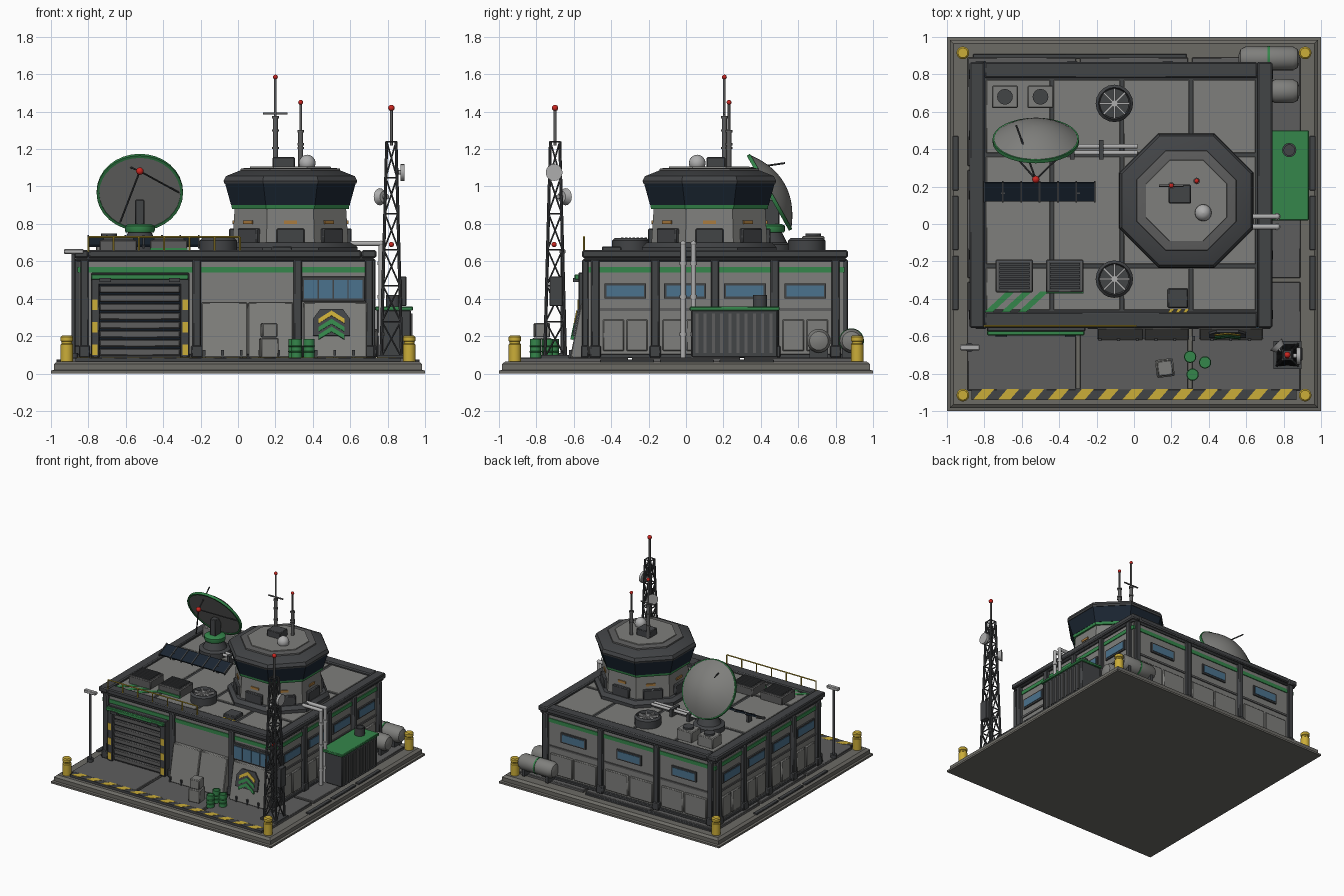
import bpy, bmesh
from math import sin, cos, pi, sqrt
from mathutils import Vector as V, Matrix

if "Cube" in bpy.data.objects:
    bpy.data.objects.remove(bpy.data.objects["Cube"])

def mat(name, *c):
    m = bpy.data.materials.new(name)
    m.diffuse_color = (*c, 1)
    m.use_nodes = True
    m.node_tree.nodes["Principled BSDF"].inputs["Base Color"].default_value = m.diffuse_color
    return m
WALL, DARK, MID = mat("wall", .21, .21, .2), mat("dark", .055, .058, .062), mat("mid", .11, .11, .11)
BASE, PALE, NAVY = mat("concrete", .15, .145, .13), mat("pale", .42, .42, .42), mat("navy", .01, .018, .03)
GREEN, YELLOW = mat("green", .035, .24, .07), mat("yellow", .6, .42, .04)
GLASS, RED, ORANGE = mat("glass", .07, .17, .27), mat("red", .6, .02, .015), mat("orange", .4, .2, .05)
PARTS = []

class Part:
    """One named object gathered from lofted pieces."""
    def __init__(s, name, m, bevel=0):
        s.bm, s.name, s.m, s.bevel = bmesh.new(), name, m, bevel
        PARTS.append(s)
    def loft(s, rings, M=None, closed=False):
        vs = [[s.bm.verts.new(M @ V(p) if M else V(p)) for p in r] for r in rings]
        n = len(vs[0])
        for a, b in list(zip(vs, vs[1:])) + ([(vs[-1], vs[0])] if closed else []):
            for i in range(n):
                s.bm.faces.new((a[i], a[(i+1) % n], b[(i+1) % n], b[i]))
        if not closed:
            s.bm.faces.new(vs[0]); s.bm.faces.new(vs[-1])
        return s
    def box(s, x0, x1, y0, y1, z0, z1, M=None):
        return s.loft([[(x0, y0, z), (x1, y0, z), (x1, y1, z), (x0, y1, z)] for z in (z0, z1)], M)
    def prism(s, pts, depth, M=None):
        return s.loft([[(x, y, z) for x, y in pts] for z in (0, depth)], M)
    def lathe(s, prof, M=None, n=16, phase=0, closed=False):
        return s.loft([[(r*cos(2*pi*i/n+phase), r*sin(2*pi*i/n+phase), z) for i in range(n)] for r, z in prof], M, closed)
    def tube(s, a, b, r, r2=None, n=12):
        a, d = V(a), V(b) - V(a)
        M = Matrix.Translation(a) @ d.to_track_quat('Z', 'Y').to_matrix().to_4x4()
        return s.lathe([(r, 0), (r if r2 is None else r2, d.length)], M, n)
    def ball(s, c, r, n=12):
        return s.lathe([(r*sin(pi*i/8)+1e-4, -r*cos(pi*i/8)) for i in range(9)], at(*c), n)
    def finish(s):
        bmesh.ops.recalc_face_normals(s.bm, faces=s.bm.faces)
        me = bpy.data.meshes.new(s.name)
        s.bm.to_mesh(me); s.bm.free()
        o = bpy.data.objects.new(s.name, me)
        bpy.context.collection.objects.link(o)
        me.materials.append(s.m)
        if s.bevel:
            b = o.modifiers.new("bevel", 'BEVEL'); b.width = s.bevel; b.segments = 1
        o.select_set(True); bpy.context.view_layer.objects.active = o

def at(x, y, z): return Matrix.Translation((x, y, z))
def basis(o, x, y, z): return Matrix((x, y, z)).transposed().to_4x4() if o is None else at(*o) @ Matrix((x, y, z)).transposed().to_4x4()

# base slab, paving, kerb strips
Part("base_slab", BASE).lathe([(h*sqrt(2), z) for h, z in ((1, 0), (1, .015), (.985, .02), (.985, .05), (.965, .065))], n=4, phase=pi/4)
pave = Part("paving", MID, .004)
for x0, x1 in ((-.89, -.31), (-.29, .29), (.31, .89)):
    for y0, y1 in ((-.89, -.31), (-.29, .29), (.31, .89)):
        pave.box(x0, x1, y0, y1, .06, .085)
kerb = Part("kerb_strips", DARK, .003)
for i in range(3):
    a = -.46 + i*.32
    for s in (-1, 1): kerb.box(s*.955-.016, s*.955+.016, a, a+.29, .06, .075)
    kerb.box(a-.4, a+.1, .885, .91, .06, .08)
Part("hazard_strip", DARK).box(-.87, .87, -.94, -.88, .06, .084)
haz = Part("hazard_stripes", YELLOW)
for i in range(13):
    x = -.86 + i*.133
    haz.prism([(x, -.939), (x+.065, -.939), (x+.115, -.881), (x+.05, -.881)], .004, at(0, 0, .082))
boll = Part("corner_bollards", YELLOW)
for x in (-.915, .915):
    for y in (-.915, .915):
        boll.lathe([(.034, .06), (.034, .155), (.028, .16), (.028, .17), (.034, .175), (.034, .195), (.026, .203)], at(x, y, 0))

# main building shell
Part("building_walls", WALL).box(-.85, .71, -.53, .84, .085, .63)
Part("building_plinth", DARK, .004).box(-.865, .725, -.545, .855, .083, .105)
Part("green_band", GREEN).box(-.857, .717, -.537, .847, .54, .57)
cor = Part("roof_cornice", DARK, .008)
cor.box(-.87, .73, -.547, .857, .6, .62)
for b in ((-.88, -.8, -.555, .865), (.66, .74, -.555, .865), (-.8, .66, -.555, -.47), (-.8, .66, .78, .865)):
    cor.box(*b, .618, .66)
Part("roof_deck", DARK).box(-.81, .67, -.48, .79, .62, .642)
deck = Part("roof_panels", WALL, .003)
xs, ys = (-.8, -.44, -.065, .305, .66), (-.47, -.225, .37, .78)
for x0, x1 in zip(xs, xs[1:]):
    for y0, y1 in zip(ys, ys[1:]): deck.box(x0+.01, x1-.01, y0+.01, y1-.01, .64, .65)

# wall bays: pillars, windows, lower panels in wall space (along, outward, up)
pil, frm = Part("pillars", DARK, .006), Part("window_frames", DARK)
win, pan, trim = Part("side_windows", GLASS), Part("wall_panels", WALL, .006), Part("panel_trim", MID)
FR = basis((0, -.53, 0), (1, 0, 0), (0, -1, 0), (0, 0, 1))
walls = [(basis((.71, 0, 0), (0, 1, 0), (1, 0, 0), (0, 0, 1)), (-.485, -.165, .155, .475, .8)),
         (basis((-.85, 0, 0), (0, 1, 0), (-1, 0, 0), (0, 0, 1)), (-.485, -.165, .155, .475, .8)),
         (basis((0, .84, 0), (1, 0, 0), (0, 1, 0), (0, 0, 1)), (-.82, -.33, .18, .68)),
         (FR, (-.82, -.22, .32, .7))]
for M, cs in walls:
    for c in cs:
        pil.box(c-.022, c+.022, -.01, .026, .085, .61, M)
        pil.box(c-.03, c+.03, -.01, .032, .085, .15, M)
    if M is FR: continue
    for a, b in zip(cs, cs[1:]):
        c, w = (a+b)/2, .1
        frm.box(c-w-.012, c+w+.012, -.01, .012, .4, .482, M)
        win.box(c-w, c+w, 0, .016, .412, .47, M)
        pan.box(a+.04, c-.006, -.01, .014, .12, .29, M)
        pan.box(c+.006, b-.04, -.01, .014, .12, .29, M)
        trim.box(a+.025, b-.025, -.01, .008, .335, .35, M)

# garage door
gd = Part("garage_frame", DARK, .005)
for b in ((-.785, -.74, .085, .5), (-.31, -.26, .085, .5), (-.785, -.26, .475, .54)): gd.box(b[0], b[1], -.575, -.52, b[2], b[3])
Part("garage_door", NAVY).box(-.74, -.31, -.54, -.52, .085, .48)
sl = Part("garage_slats", MID, .006)
for i in range(8): sl.box(-.74, -.31, -.557, -.53, .095+i*.048, .135+i*.048)
gy = Part("garage_hazard_marks", YELLOW)
for x0, x1 in ((-.78, -.75), (-.298, -.268)):
    for i in range(3): gy.box(x0, x1, -.579, -.57, .1+i*.12, .155+i*.12)
Part("garage_lamp_bar", GREEN, .004).box(-.785, -.265, -.595, -.53, .502, .53)
gl = Part("garage_lamps", DARK)
for x in (-.71, -.34): gl.box(x-.03, x+.03, -.605, -.56, .49, .512)

# sloped blast skirts, office window, chevron sign
sk = Part("blast_skirts", WALL, .005)
YZX = basis((0, 0, 0), (0, 1, 0), (0, 0, 1), (1, 0, 0))
prof = [(-.53, .085), (-.62, .085), (-.615, .11), (-.56, .38), (-.53, .38)]
for x0, x1 in ((-.195, .05), (.055, .295), (.35, .69)): sk.prism(prof, x1-x0, at(x0, 0, 0) @ YZX)
bolts = Part("skirt_feet", DARK)
for i in range(9): bolts.box(-.19+i*.1, -.175+i*.1, -.625, -.6, .085, .125)
Part("office_window_frame", DARK, .004).box(.34, .68, -.55, -.52, .385, .52)
ow = Part("office_windows", GLASS)
for i in range(4): ow.box(.352+i*.08, .426+i*.08, -.555, -.53, .4, .5)
u = V((0, .055, .27)).normalized()
S = basis((.5, -.585, .26), (1, 0, 0), u, V((1, 0, 0)).cross(u))
Part("sign_plate", DARK).prism([(-.1, -.06), (.1, -.06), (.1, .03), (.06, .085), (-.06, .085), (-.1, .03)], .012, S)
for nm, m, hs in (("sign_chevron_top", YELLOW, (.035,)), ("sign_chevrons_low", GREEN, (-.01, -.052))):
    p = Part(nm, m)
    for h in hs: p.prism([(-.07, h-.005), (0, h+.04), (.07, h-.005), (.07, h-.03), (0, h+.013), (-.07, h-.03)], .017, S)

# control tower
def octa(name, m, prof):
    k = 1/cos(pi/8)
    return Part(name, m).lathe([(r*k, z) for r, z in prof], at(.28, .125, 0), 8, pi/8)
octa("tower_base", DARK, [(.36, .64), (.36, .675), (.335, .7)])
octa("tower_wall", WALL, [(.31, .69), (.298, .885)])
octa("tower_green_ring", GREEN, [(.312, .88), (.317, .908)])
octa("tower_glazing", NAVY, [(.317, .9), (.35, 1.02)])
octa("tower_roof_rim", DARK, [(.353, 1.015), (.357, 1.03), (.345, 1.055), (.27, 1.085)])
octa("tower_roof_cap", MID, [(.27, 1.07), (.265, 1.095), (.235, 1.1)])
octa("tower_roof_panel", WALL, [(.22, 1.09), (.215, 1.106)])
lock, lit = Part("tower_lockers", DARK, .006), Part("tower_lamps", ORANGE)
for i in range(8):
    M = at(.28, .125, 0) @ Matrix.Rotation(i*pi/4, 4, 'Z')
    lock.box(.28, .328, -.075, .075, .69, .775, M)
    if i % 2 == 0: lit.box(.29, .31, -.035, .035, .8, .818, M)
    else: lit.box(.29, .31, -.05, .02, .8, .818, M)
Part("tower_roof_box", DARK, .005).box(.185, .305, .11, .21, 1.1, 1.157)
Part("tower_dome", PALE).ball((.37, .06, 1.125), .045, 16)
ant, tip = Part("tower_antennas", MID), Part("warning_lights", RED)
for x, y, h in ((.2, .205, 1.58), (.335, .23, 1.445)):
    m = 1.1 + (h-1.1)*.55
    ant.tube((x, y, 1.09), (x, y, m), .013).tube((x, y, m), (x, y, h), .007)
    for z in (1.2, m-.07, m): ant.tube((x, y, z), (x, y, z+.012), .018)
    tip.ball((x, y, h+.005), .013)
ant.tube((.135, .205, 1.39), (.265, .205, 1.39), .006)

# satellite dish: bowl, rim, feed with struts, pedestal
C = V((-.525, .443, .967))
D = basis(C, (1, 0, 0), (0, -.49, .87), (0, -.87, -.49))
R = .225
bowl = [(R*i/8+5e-4, -.085*(1-(i/8)**2)) for i in range(9)]
Part("dish_back", WALL).lathe([(r, z-.012) for r, z in bowl] + [(R, 0)], D, 32)
Part("dish_inside", DARK).lathe([(r*.98, z-.002) for r, z in bowl] + [(R*.98, -.006), (.0005, -.092)], D, 32)
Part("dish_rim", GREEN).lathe([(R-.008, -.014), (R+.006, -.014), (R+.006, .006), (R-.008, .006)], D, 32, closed=True)
feed = C + V((0, -.205, .115))
st = Part("dish_struts", DARK)
for i in range(3):
    a = 2*pi*i/3
    st.tube(feed, C + V((cos(a), .47*sin(a), .87*sin(a)))*.21, .005, n=8)
tip.ball(feed, .02)
P = at(-.525, .45, 0)
Part("dish_pedestal", DARK).lathe([(.12, .645), (.12, .69), (.09, .7), (.06, .76)], P, 20)
Part("dish_collar", GREEN).lathe([(.075, .755), (.08, .765), (.08, .79), (.06, .8)], P, 20)
Part("dish_yoke", DARK, .005).box(-.55, -.5, .42, .5, .79, .93)

# rooftop gear
ac, gr = Part("air_units", MID, .006), Part("air_unit_grilles", DARK)
for x in (-.64, -.37):
    ac.box(x-.1, x+.1, -.365, -.19, .645, .715)
    for i in range(7): gr.box(x-.08, x+.08, -.348+i*.021, -.335+i*.021, .71, .726)
    gr.box(x-.085, x+.085, -.352, -.202, .71, .717)
Part("air_unit_trim", GREEN).box(-.47, -.27, -.372, -.36, .65, .67)
fan, blade = Part("fan_housings", DARK), Part("fan_blades", PALE)
for y in (.645, -.295):
    M = at(-.105, y, 0)
    fan.lathe([(.1, .64), (.1, .71), (.085, .725), (.078, .7), (.001, .7)], M, 20)
    for i in range(4): blade.box(-.08, .08, -.005, .005, .7, .715, M @ Matrix.Rotation(i*pi/4, 4, 'Z'))
    blade.tube((-.105, y, .7), (-.105, y, .722), .018)
vb, vc = Part("vent_boxes", WALL, .006), Part("vent_caps", DARK)
for x in (-.69, -.5):
    vb.box(x-.07, x+.07, .62, .74, .645, .735)
    vc.tube((x, .68, .73), (x, .68, .75), .042, n=16)
SP = at(-.505, .175, .7) @ Matrix.Rotation(.45, 4, 'X')
Part("solar_panel", NAVY).box(-.295, .295, -.055, .055, 0, .012, SP)
sr = Part("solar_frame", DARK)
for i in range(7): sr.box(-.3+i*.0985, -.291+i*.0985, -.06, .06, -.005, .016, SP)
for x in (-.7, -.3): sr.box(x-.01, x+.01, .16, .2, .64, .71)
rp = Part("roof_pipes", PALE)
for y in (.38, .415): rp.tube((-.4, y, .69), (.02, y, .69), .012)
pc = Part("roof_pipe_clamps", DARK)
for x in (-.33, -.175): pc.box(x-.012, x+.012, .345, .45, .645, .71)
Part("roof_hatch", DARK, .006).box(.18, .29, -.45, -.345, .645, .68)
hm = Part("hatch_marks", YELLOW)
for i in range(3): hm.prism([(.18+i*.04, -.475), (.2+i*.04, -.475), (.215+i*.04, -.455), (.195+i*.04, -.455)], .006, at(0, 0, .65))
rs = Part("roof_stripes", GREEN)
for i in range(3): rs.prism([(-.8+i*.09, -.47), (-.755+i*.09, -.47), (-.635+i*.09, -.36), (-.68+i*.09, -.36)], .004, at(0, 0, .649))
rail = Part("roof_railing", YELLOW)
rail.tube((-.8, -.545, .73), (.01, -.545, .73), .005, n=8)
for i in range(7): rail.tube((-.8+i*.135, -.545, .65), (-.8+i*.135, -.545, .73), .005, n=8)

# lattice mast
T = V((.82, -.7, 0))
lat = Part("lattice_mast", DARK)
def corner(i, k):
    h = .055 - .03*k/6
    sx, sy = ((-1, -1), (1, -1), (1, 1), (-1, 1))[i % 4]
    return T + V((sx*h, sy*h, .085 + 1.155*k/6))
for i in range(4):
    lat.tube(corner(i, 0), corner(i, 6), .009, .008, 8)
    for k in range(6):
        lat.tube(corner(i, k), corner(i+1, k+1), .005, n=6).tube(corner(i+1, k), corner(i, k+1), .005, n=6)
        lat.tube(corner(i, k+1), corner(i+1, k+1), .005, n=6)
lat.box(.745, .895, -.775, -.625, .08, .1)
Part("mast_spike", MID).tube((.82, -.7, 1.22), (.82, -.7, 1.41), .008)
tip.ball((.82, -.7, 1.42), .017).ball((.82, -.705, .69), .014)
md = Part("mast_dishes", PALE)
md.tube((.87, -.705, 1.075), (.89, -.705, 1.075), .045, n=16).tube((.84, -.705, 1.075), (.87, -.705, 1.075), .012)
md.tube((.78, -.665, .945), (.758, -.643, .945), .03, .046, 16).tube((.8, -.685, .945), (.78, -.665, .945), .012)
Part("mast_radio_box", DARK, .004).box(.86, .9, -.73, -.66, .36, .52)

# lamp post
Part("lamp_post", DARK).tube((-.88, -.66, .08), (-.88, -.66, .645), .01).tube((-.88, -.66, .08), (-.88, -.66, .11), .025)
Part("lamp_head", PALE, .004).box(-.93, -.825, -.675, -.645, .64, .665)

# generator, risers, tanks on the right
Part("generator", DARK, .006).box(.74, .925, .03, .49, .085, .34)
Part("generator_lid", GREEN, .004).box(.735, .935, .02, .5, .337, .358)
fins = Part("generator_fins", MID)
for i in range(10): fins.box(.92, .933, .05+i*.044, .066+i*.044, .11, .32)
Part("generator_stack", DARK).lathe([(.038, .35), (.038, .42), (.028, .42), (.028, .39)], at(.83, .395, 0))
ris = Part("riser_pipes", PALE)
for y in (-.015, .04):
    ris.tube((.6, y, .695), (.765, y, .695), .014).ball((.765, y, .695), .0155).tube((.765, y, .695), (.765, y, .085), .014)
    for z in (.2, .4, .58): ris.tube((.765, y, z), (.765, y, z+.02), .019)
tank, tb = Part("storage_tanks", WALL), Part("tank_bands", GREEN)
cr = Part("tank_cradles", DARK)
XR = Matrix.Rotation(pi/2, 4, 'Y')
for x0, x1, y in ((.56, .885, .885), (.72, .885, .71)):
    L = x1-x0
    tank.lathe([(.02, 0), (.05, .01), (.064, .035), (.064, L-.035), (.05, L-.01), (.02, L)], at(x0, y, .175) @ XR, 20)
    for x in (x0+.05, x1-.06): cr.box(x-.012, x+.012, y-.05, y+.05, .08, .14)
tb.tube((.715, .885, .175), (.727, .885, .175), .067, n=20)

# barrels and crates in the yard
bar = Part("barrels", GREEN)
for x, y in ((.3, -.71), (.38, -.74), (.313, -.805)):
    bar.lathe([(.03, .083)] + [(r, .083+z) for z in (.03, .06) for r, z in ((.03, z), (.033, z+.004), (.03, z+.008))] + [(.03, .185), (.024, .185), (.024, .18)], at(x, y, 0))
CM = at(.165, -.77, 0) @ Matrix.Rotation(.12, 4, 'Z')
Part("crate_stack", WALL, .006).box(-.048, .048, -.048, .048, .083, .19, CM).box(-.04, .042, -.042, .04, .192, .27, CM)

for p in PARTS: p.finish()
bpy.ops.object.shade_smooth_by_angle(angle=.55)
